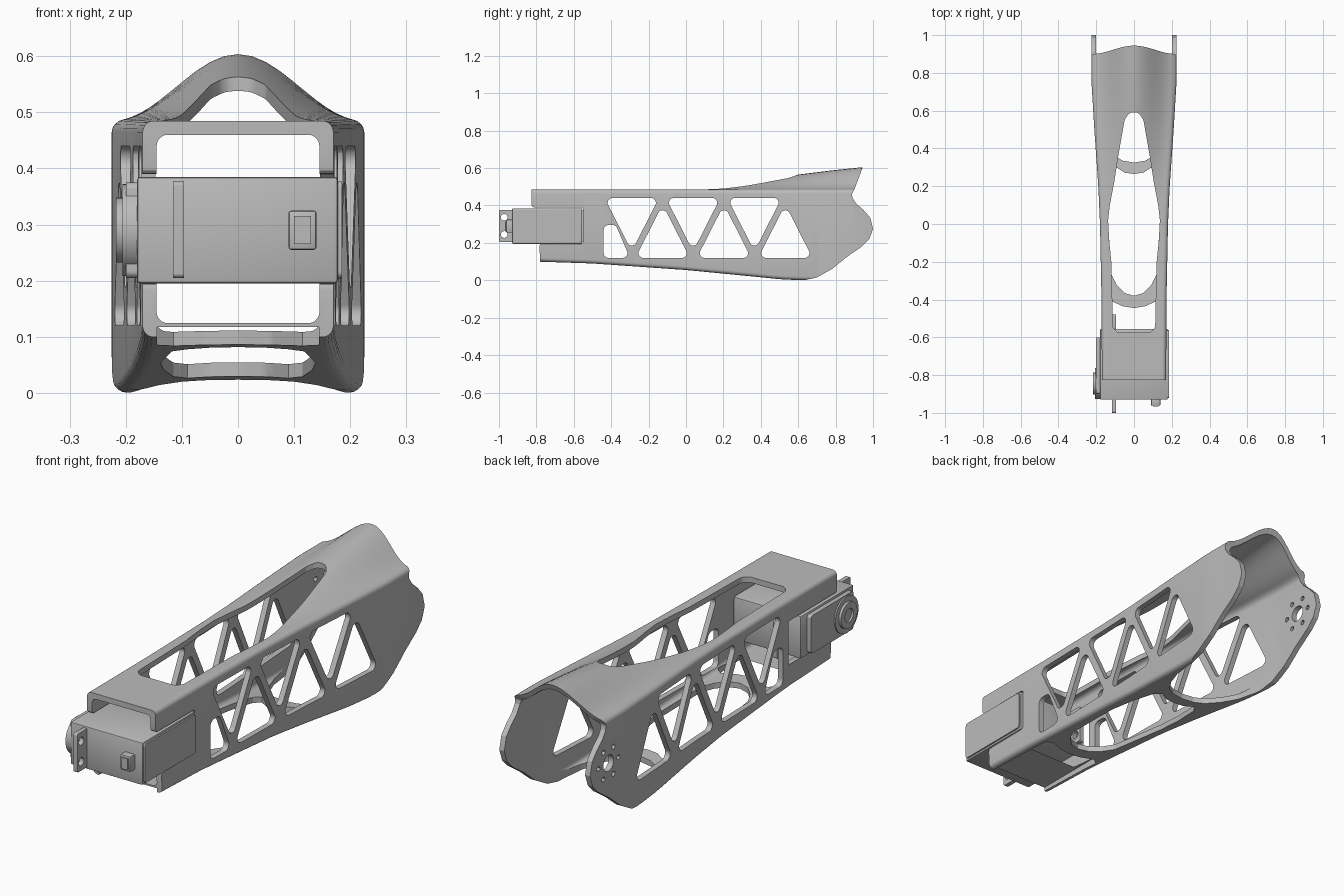
import bpy, bmesh, math
from mathutils import Vector

cube = bpy.data.objects.get("Cube")
if cube:
    bpy.data.objects.remove(cube, do_unlink=True)

grey = bpy.data.materials.new("plain grey")
grey.use_nodes = True
grey.diffuse_color = (0.5, 0.5, 0.5, 1)
grey.node_tree.nodes["Principled BSDF"].inputs["Base Color"].default_value = (0.5, 0.5, 0.5, 1)


def make(name, bm):
    bmesh.ops.recalc_face_normals(bm, faces=bm.faces)
    mesh = bpy.data.meshes.new(name)
    bm.to_mesh(mesh)
    bm.free()
    mesh.materials.append(grey)
    obj = bpy.data.objects.new(name, mesh)
    bpy.context.collection.objects.link(obj)
    return obj


def activate(obj):
    bpy.ops.object.select_all(action='DESELECT')
    obj.select_set(True)
    bpy.context.view_layer.objects.active = obj


def boolean(obj, cutter, operation='DIFFERENCE'):
    activate(obj)
    mod = obj.modifiers.new("cut", 'BOOLEAN')
    mod.object, mod.operation, mod.solver = cutter, operation, 'EXACT'
    bpy.ops.object.modifier_apply(modifier=mod.name)
    bpy.data.objects.remove(cutter, do_unlink=True)


def smooth(obj):
    activate(obj)
    bpy.ops.object.shade_smooth_by_angle(angle=math.radians(30))


def interp(table, y):
    if y <= table[0][0]:
        return table[0][1]
    for (a, va), (b, vb) in zip(table, table[1:]):
        if y <= b:
            return va + (vb - va) * (y - a) / (b - a)
    return table[-1][1]


def fillet(points, r, n=6):
    """Round every corner of a polygon with a quadratic arc."""
    out = []
    for i, p in enumerate(points):
        p = Vector(p)
        a, b = Vector(points[i - 1]) - p, Vector(points[(i + 1) % len(points)]) - p
        half = a.angle(b) / 2
        t = min(r / math.tan(half), a.length * .48, b.length * .48)
        s, e = p + a.normalized() * t, p + b.normalized() * t
        radius = t * math.tan(half)
        centre = p + (a.normalized() + b.normalized()).normalized() * (t / math.cos(half))
        for k in range(n + 1):
            d = (s - centre).lerp(e - centre, k / n)
            out.append(centre + d.normalized() * radius if d.length > 1e-6 else p)
    return out


def circle(cy, cz, r, n=24):
    return [(cy + r * math.cos(2 * math.pi * i / n), cz + r * math.sin(2 * math.pi * i / n))
            for i in range(n)]


def prism(bm, points, axis, lo, hi):
    place = {'x': lambda p, a: (a, p[0], p[1]),
             'y': lambda p, a: (p[0], a, p[1]),
             'z': lambda p, a: (p[0], p[1], a)}[axis]
    rings = [[bm.verts.new(place(p, a)) for p in points] for a in (lo, hi)]
    n = len(points)
    for ring in rings:
        bm.faces.new(ring)
    for i in range(n):
        j = (i + 1) % n
        bm.faces.new((rings[0][i], rings[0][j], rings[1][j], rings[1][i]))


def solid(name, points, axis, lo, hi, bevel=0):
    bm = bmesh.new()
    prism(bm, points, axis, lo, hi)
    if bevel:
        bmesh.ops.bevel(bm, geom=bm.edges[:], offset=bevel, segments=2, profile=.5, affect='EDGES')
    return make(name, bm)


def rect(a, b, c, d):
    return [(a, c), (b, c), (b, d), (a, d)]


def mirrored(half):
    """Close a right-hand (x, y) outline with its mirror image."""
    return half + [(-x, y) for x, y in reversed(half) if x > 0]


# Shell dimensions along its length
WIDTH = [(-.82, .17), (-.4, .172), (0, .18), (.2, .189), (.5, .21), (.75, .225)]
BOTTOM = [(-.8, .1), (-.5, .09), (0, .055), (.3, .026), (.5, .006), (.62, 0)]
CROWN = [(0, 0), (.1, .005), (.2, .015), (.4, .05), (.6, .08), (.8, .105), (.95, .12)]


def section(y, inset):
    full, r, n = interp(WIDTH, y), .02, 28
    w = full - inset
    top, low = [], []
    for i in range(n + 1):
        x = w * math.cos(math.pi * i / n)
        e = max(0, abs(x) - (w - r))
        drop = r - math.sqrt(max(0, r * r - e * e))
        bell = interp(CROWN, y) * (.5 + .5 * math.cos(math.pi * x / full))
        top.append((x, y, .485 - inset + bell - drop))
        low.append((x, y, interp(BOTTOM, y) + inset + drop))
    return top + low[::-1]


def loft(name, inset, start, end, steps=44):
    bm = bmesh.new()
    rings = [[bm.verts.new(p) for p in section(start + (end - start) * k / steps, inset)]
             for k in range(steps + 1)]
    n = len(rings[0])
    for a, b in zip(rings, rings[1:]):
        for i in range(n):
            bm.faces.new((a[i], a[(i + 1) % n], b[(i + 1) % n], b[i]))
    bm.faces.new(rings[0])
    bm.faces.new(rings[-1])
    bmesh.ops.triangulate(bm, faces=bm.faces[:])
    return make(name, bm)


# Hollow shell trimmed to the side silhouette
shell = loft("arm_shell", 0, -.9, 1.05)
boolean(shell, loft("hollow", .025, -.95, 1.1))
outline = [(-.825, .8), (-.825, .39), (-.55, .39), (-.55, .195), (-.785, .195), (-.77, -.05),
           (.6, -.05), (.63, 0), (.7, .015), (.78, .06), (.86, .125), (.94, .18), (.98, .22),
           (1, .275), (.985, .335), (.95, .375), (.91, .41), (.89, .44), (.887, .46),
           (.9, .485), (.945, .605), (1.0, .8)]
boolean(shell, solid("silhouette", fillet(outline, .012, 3), 'x', -.5, .5), 'INTERSECT')

# Lattice windows in both walls
cuts = bmesh.new()
for k in range(3):
    down, up = -.29 + .328 * k, -.125 + .328 * k
    for c, base, tip in ((down, .44, .155), (up, .12, .405)):
        prism(cuts, fillet([(c - .145, base), (c + .145, base), (c, tip)], .025), 'x', -.4, .4)
prism(cuts, fillet([(-.44, .12), (-.30, .12), (-.375, .295), (-.44, .295)], .025), 'x', -.4, .4)

# Top window, and three openings in the floor that leave two curved bridges
top_window = mirrored([(.085, -.575), (.112, -.55), (.115, -.4), (.12, -.2), (.132, -.08), (.137, .02),
                       (.128, .1), (.105, .22), (.085, .35), (.05, .55), (.025, .59)])
prism(cuts, fillet(top_window, .03, 3), 'z', .45, .8)
front_gap = mirrored([(.144, -1), (.144, -.43), (.115, -.41), (.06, -.435), (0, -.445)])
middle_gap = mirrored([(0, -.38), (.05, -.365), (.09, -.325), (.118, -.27), (.13, -.1), (.138, .02),
                       (.132, .15), (.115, .27), (.09, .298), (.05, .272), (0, .265)])
rear_gap = mirrored([(0, .325), (.06, .335), (.1, .36), (.14, .42), (.172, .5), (.19, .6), (.198, .72),
                     (.198, 1.2)])
for gap in (front_gap, middle_gap, rear_gap):
    prism(cuts, gap, 'z', -.2, .117)

# Pivot bore with bolt circle, and deeper servo notch, in one wall only
HUB = (.87, .285)
prism(cuts, circle(*HUB, .036), 'x', -.4, -.1)
for y, z in circle(*HUB, .07, 6):
    prism(cuts, circle(y, z, .011, 12), 'x', -.4, -.1)
prism(cuts, rect(-.6, -.48, .195, .39), 'x', -.4, -.12)
boolean(shell, make("window_cutter", cuts))
smooth(shell)

# Servo motor held in the front notch
parts = [
    solid("servo_body", rect(-.93, -.555, .195, .385), 'x', -.18, .178, .006),
    solid("servo_side_cover", fillet(rect(-.922, -.562, .204, .377), .012), 'x', .17, .185),
    solid("servo_gear_cover", fillet(rect(-.9, -.6, .205, .375), .012), 'x', -.2, -.17),
    solid("output_flange", circle(-.845, .29, .082, 40), 'x', -.206, -.17),
    solid("connector", rect(.09, .14, .255, .325), 'y', -.962, -.92, .005),
    solid("connector_plug", rect(.1, .13, .265, .315), 'y', -.967, -.95),
]

# Output horn with a bored centre
horn = solid("output_horn", circle(-.845, .29, .058, 40), 'x', -.217, -.2)
boolean(horn, solid("bore", circle(-.845, .29, .03), 'x', -.3, -.208))
parts.append(horn)

# Mounting ears with two screw holes each
for name, lo, hi, hole in (("front_ear", -1, -.92, -.972), ("rear_ear", -.56, -.48, -.512)):
    ear = solid(name, fillet(rect(lo, hi, .205, .377), .008), 'x', -.116, -.096)
    holes = bmesh.new()
    for z in (.245, .337):
        prism(holes, circle(hole, z, .018), 'x', -.2, 0)
    boolean(ear, make("ear_holes", holes))
    parts.append(ear)

for part in parts:
    smooth(part)
